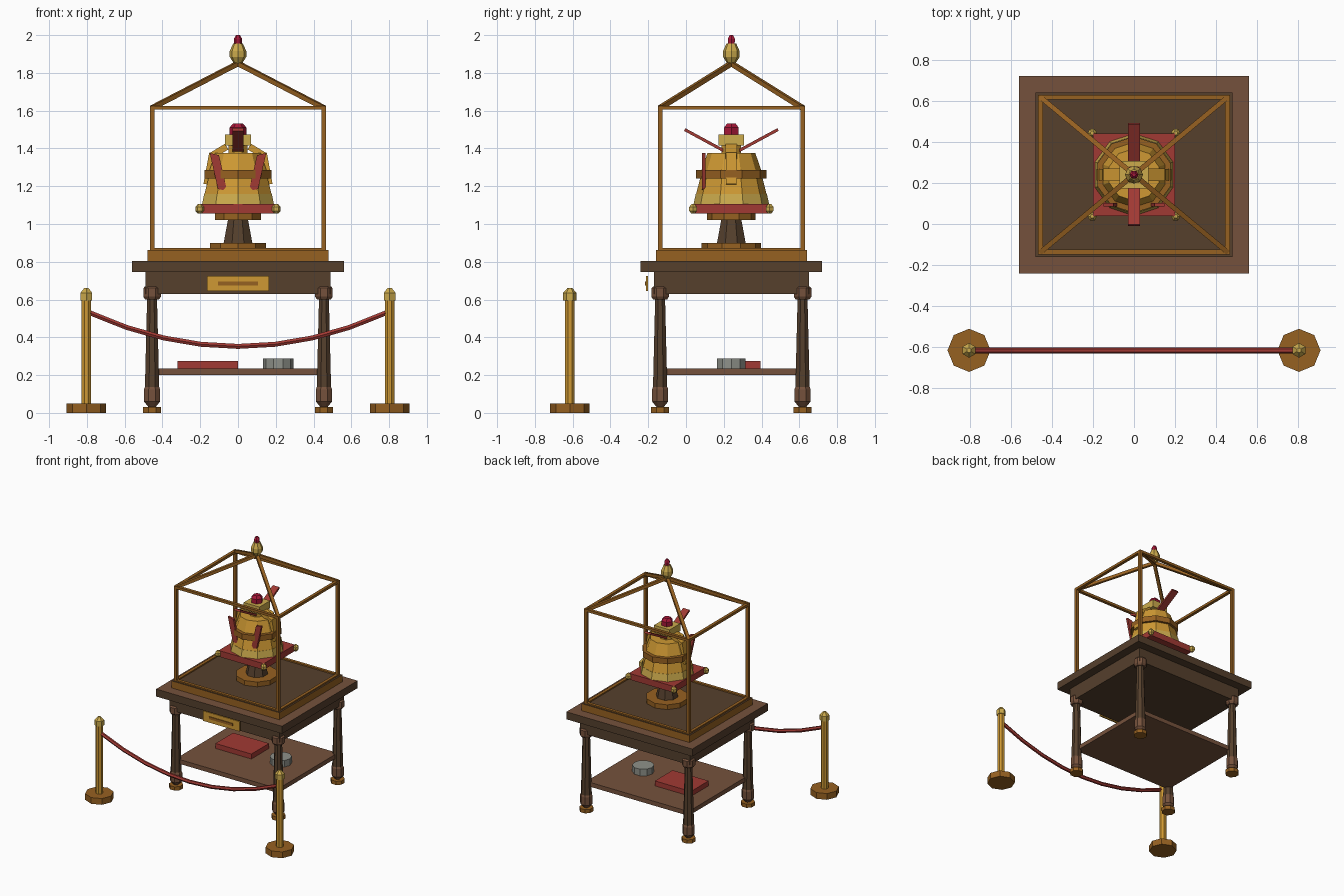
import bpy, bmesh, math
from mathutils import Vector, Matrix

if "Cube" in bpy.data.objects:
    bpy.data.objects.remove(bpy.data.objects["Cube"])


def colour(name, r, g, b):
    m = bpy.data.materials.new(name)
    m.diffuse_color = (*[((c + 0.055) / 1.055) ** 2.4 for c in (r, g, b)], 1)
    m.use_nodes = True
    m.node_tree.nodes["Principled BSDF"].inputs["Base Color"].default_value = m.diffuse_color
    return m


PALE = colour("pale_gold", 0.80, 0.67, 0.30)
GOLD = colour("gold", 0.81, 0.60, 0.20)
BRONZE = colour("bronze", 0.59, 0.38, 0.13)
DARK = colour("dark_wood", 0.335, 0.25, 0.175)
BROWN = colour("brown_wood", 0.46, 0.32, 0.235)
RED = colour("red_cloth", 0.63, 0.225, 0.20)
CRIMSON = colour("crimson_gem", 0.66, 0.09, 0.22)
GREY = colour("grey_metal", 0.56, 0.57, 0.54)

CY = 0.24                 # y centre of the table
PX, PY = 0.455, 0.377     # leg and post offsets from the centre
CORNERS = [(sx * PX, CY + sy * PY) for sx in (-1, 1) for sy in (-1, 1)]


def finish(name, bm, mat, top=None):
    bmesh.ops.recalc_face_normals(bm, faces=bm.faces[:])
    me = bpy.data.meshes.new(name)
    me.materials.append(mat)
    if top:  # upward faces get the second colour
        me.materials.append(top)
        for f in bm.faces:
            f.material_index = int(f.normal.z > 0.9)
    bm.to_mesh(me)
    bm.free()
    ob = bpy.data.objects.new(name, me)
    bpy.context.collection.objects.link(ob)
    return ob


def box(name, x0, x1, y0, y1, z0, z1, mat, top=None):
    bm = bmesh.new()
    size = Matrix.Diagonal((x1 - x0, y1 - y0, z1 - z0, 1))
    mid = Matrix.Translation(((x0 + x1) / 2, (y0 + y1) / 2, (z0 + z1) / 2))
    bmesh.ops.create_cube(bm, size=1, matrix=mid @ size)
    return finish(name, bm, mat, top)


def lathe(name, x, y, profile, sides, mat, turn=0.0):
    """Faceted solid of revolution from (radius, z) pairs."""
    bm = bmesh.new()
    rings = []
    for r, z in profile:
        rings.append([bm.verts.new((x + r * math.cos(turn + math.tau * i / sides),
                                    y + r * math.sin(turn + math.tau * i / sides), z))
                      for i in range(sides)])
    for a, b in zip(rings, rings[1:]):
        for i in range(sides):
            j = (i + 1) % sides
            bm.faces.new((a[i], a[j], b[j], b[i]))
    bm.faces.new(rings[0][::-1])
    bm.faces.new(rings[-1])
    return finish(name, bm, mat)


def bar(name, a, b, w, t, mat, side=None):
    """Box of width w and thickness t running from a to b."""
    a, b = Vector(a), Vector(b)
    d = (b - a).normalized()
    s = Vector(side) if side else d.cross(Vector((0, 0, 1)))
    if s.length < 0.01:
        s = Vector((1, 0, 0))
    s.normalize()
    n = d.cross(s)
    bm = bmesh.new()
    rings = [[bm.verts.new(p + s * (i * w / 2) + n * (j * t / 2))
              for i, j in ((-1, -1), (1, -1), (1, 1), (-1, 1))] for p in (a, b)]
    for i in range(4):
        j = (i + 1) % 4
        bm.faces.new((rings[0][i], rings[0][j], rings[1][j], rings[1][i]))
    bm.faces.new(rings[0])
    bm.faces.new(rings[1])
    return finish(name, bm, mat)


# table
box("table_top", -0.56, 0.56, CY - 0.48, CY + 0.48, 0.745, 0.805, DARK, BROWN)
box("apron", -0.49, 0.49, CY - 0.41, CY + 0.41, 0.63, 0.745, DARK)
box("shelf", -PX, PX, CY - PY, CY + PY, 0.20, 0.235, BROWN)
box("front_plate", -0.163, 0.163, -0.212, -0.20, 0.645, 0.725, GOLD)
box("plate_slot", -0.105, 0.105, -0.217, -0.211, 0.675, 0.695, BRONZE)
for x, y in CORNERS:
    lathe("foot", x, y, [(0.052, 0), (0.052, 0.03)], 8, BRONZE, math.pi / 8)
    lathe("leg_ankle", x, y, [(0.02, 0.03), (0.046, 0.06), (0.046, 0.125), (0.04, 0.14)],
          8, BROWN, math.pi / 8)
    lathe("leg_shaft", x, y, [(0.041, 0.13), (0.028, 0.62)], 8, DARK, math.pi / 8)
    lathe("leg_cap", x, y, [(0.04, 0.60), (0.05, 0.615), (0.05, 0.66), (0.04, 0.67)],
          8, BROWN, math.pi / 8)

# things on the shelf
box("red_book", -0.32, 0.0, 0.17, 0.395, 0.235, 0.275, RED)
lathe("grey_tin", 0.213, 0.24, [(0.08, 0.235), (0.08, 0.288)], 10, GREY)

# display case frame
box("case_base", -0.48, 0.48, CY - 0.40, CY + 0.40, 0.805, 0.862, BRONZE, DARK)
APEX = (0, CY, 1.85)
for x, y in CORNERS:
    bar("case_post", (x, y, 0.86), (x, y, 1.625), 0.024, 0.024, BRONZE)
    bar("roof_bar", (x, y, 1.615), APEX, 0.024, 0.024, BRONZE)
for z in (0.862, 1.615):
    for s in (-1, 1):
        bar("case_rail_x", (-PX, CY + s * PY, z), (PX, CY + s * PY, z), 0.024, 0.02, BRONZE)
        bar("case_rail_y", (s * PX, CY - PY, z), (s * PX, CY + PY, z), 0.024, 0.02, BRONZE)
lathe("finial", 0, CY, [(0.022, 1.85), (0.044, 1.885), (0.044, 1.915), (0.026, 1.955)], 8, PALE)
lathe("finial_gem", 0, CY, [(0.02, 1.95), (0.022, 1.98), (0.01, 2.0)], 6, CRIMSON)

# pedestal
T = math.pi / 2
lathe("pedestal_disc", 0, CY, [(0.157, 0.862), (0.157, 0.9)], 10, BRONZE, T)
lathe("pedestal_column", 0, CY, [(0.082, 0.9), (0.056, 1.03)], 8, DARK, math.pi / 8)
lathe("pedestal_collar", 0, CY, [(0.128, 1.02), (0.128, 1.06)], 10, BRONZE, T)
box("cushion", -0.2, 0.2, CY - 0.2, CY + 0.2, 1.055, 1.105, RED)
for sx in (-1, 1):
    for sy in (-1, 1):
        lathe("cushion_stud", sx * 0.203, CY + sy * 0.203,
              [(0.01, 1.055), (0.023, 1.07), (0.023, 1.09), (0.01, 1.105)], 6, PALE)

# bell
lathe("bell_flare", 0, CY, [(0.2, 1.105), (0.188, 1.16)], 10, PALE, T)
lathe("bell_skirt", 0, CY, [(0.186, 1.16), (0.163, 1.25)], 10, GOLD, T)
lathe("bell_band", 0, CY, [(0.186, 1.24), (0.186, 1.285)], 10, BRONZE, T)
lathe("bell_crown", 0, CY, [(0.16, 1.28), (0.127, 1.375)], 10, GOLD, T)
lathe("neck", 0, CY, [(0.055, 1.375), (0.055, 1.42)], 8, GOLD, math.pi / 8)
box("neck_cap", -0.07, 0.07, CY - 0.067, CY + 0.067, 1.415, 1.475, PALE)
lathe("top_gem", 0, CY, [(0.045, 1.47), (0.045, 1.51), (0.026, 1.532)], 6, CRIMSON)

# side handles, front ribbons and upper straps
for s in (-1, 1):
    bar("handle_shoulder", (s * 0.06, CY, 1.41), (s * 0.142, CY, 1.36), 0.06, 0.035, GOLD, (0, 1, 0))
    bar("handle_arm", (s * 0.138, CY, 1.375), (s * 0.168, CY, 1.21), 0.055, 0.03, GOLD, (0, 1, 0))
    bar("front_ribbon", (s * 0.125, 0.093, 1.37), (s * 0.082, 0.093, 1.18), 0.05, 0.02, RED,
        (0.97, 0, 0.22 * s))
    bar("upper_strap", (0, CY + s * 0.04, 1.388), (0, CY + s * 0.247, 1.50), 0.056, 0.016, RED, (1, 0, 0))

# barrier posts
RY = -0.615
for s in (-1, 1):
    x = s * 0.803
    lathe("barrier_base", x, RY, [(0.105, 0), (0.105, 0.05)], 8, BRONZE)
    lathe("barrier_post", x, RY, [(0.028, 0.05), (0.028, 0.605)], 8, GOLD, math.pi / 8)
    lathe("barrier_cap", x, RY, [(0.036, 0.595), (0.036, 0.635), (0.012, 0.662)], 6, PALE, T)

# sagging rope
curve = bpy.data.curves.new("rope", "CURVE")
curve.dimensions = "3D"
curve.bevel_depth = 0.015
curve.bevel_resolution = 1
curve.use_fill_caps = True
spline = curve.splines.new("POLY")
spline.points.add(8)
for i, p in enumerate(spline.points):
    u = i / 4 - 1
    p.co = (0.785 * u, RY, 0.352 + 0.178 * u * u, 1)
curve.materials.append(RED)
rope = bpy.data.objects.new("rope", curve)
bpy.context.collection.objects.link(rope)
for sp in curve.splines:
    sp.use_smooth = False
